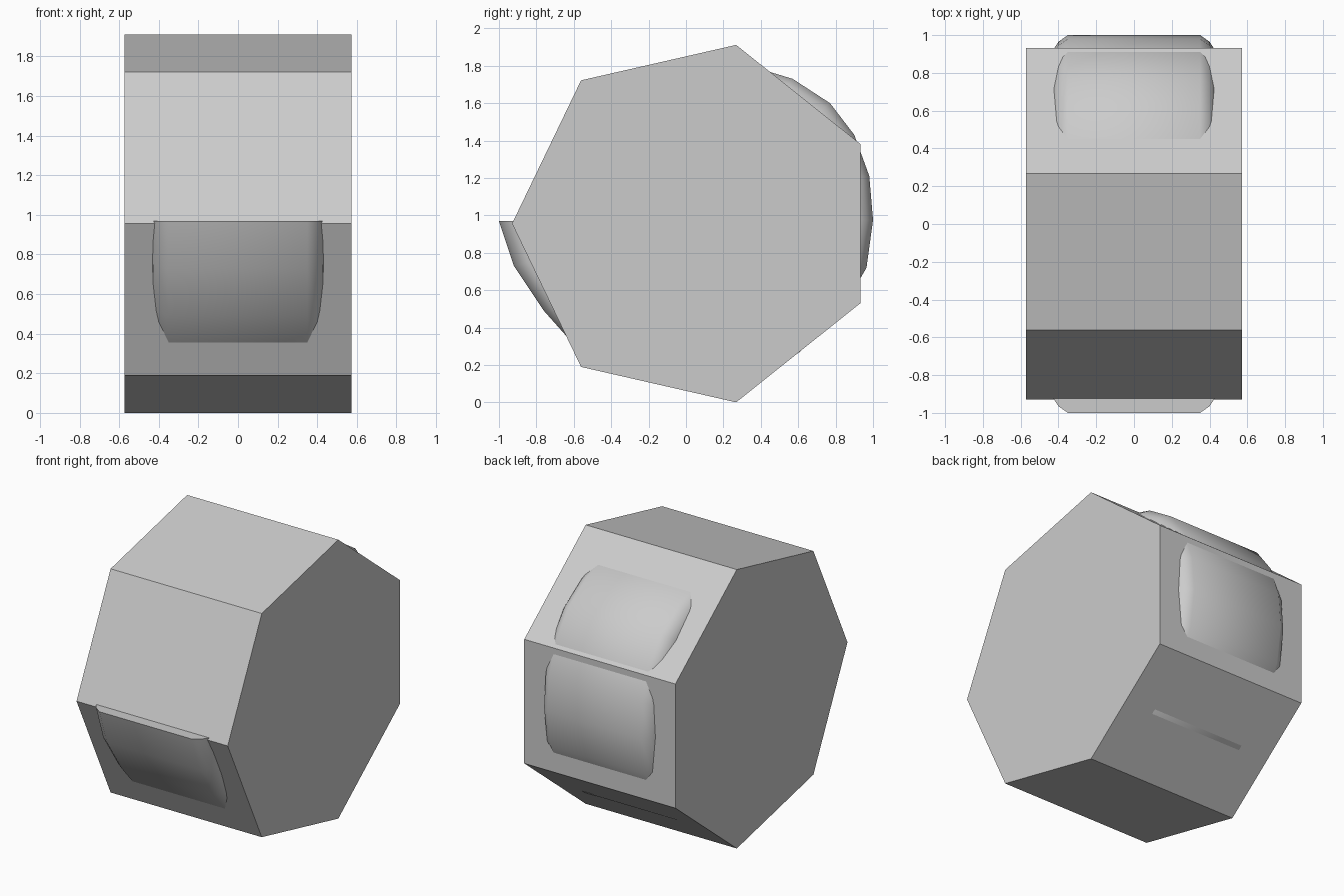
import bpy, bmesh
from math import pi, cos, sin, radians

if "Cube" in bpy.data.objects:
    bpy.data.objects.remove(bpy.data.objects["Cube"])


def make_object(name, bm):
    bmesh.ops.recalc_face_normals(bm, faces=bm.faces[:])
    mesh = bpy.data.meshes.new(name)
    bm.to_mesh(mesh)
    bm.free()
    ob = bpy.data.objects.new(name, mesh)
    bpy.context.collection.objects.link(ob)
    return ob


# Seven-sided solid body, lying along x with one corner facing the front
HALF, R, CY, CZ = 0.573, 0.98, 0.05, 0.956
bm = bmesh.new()
ends = []
for x in (-HALF, HALF):
    ends.append([bm.verts.new((x, CY - R * cos(2 * pi * i / 7), CZ + R * sin(2 * pi * i / 7)))
                 for i in range(7)])
    bm.faces.new(ends[-1])
for i in range(7):
    j = (i + 1) % 7
    bm.faces.new((ends[0][i], ends[0][j], ends[1][j], ends[1][i]))
make_object("heptagon_body", bm)

# Rounded band running around inside the body, bulging out of three faces
path = [(-1.0, 0.97), (-0.92, 0.73), (-0.76, 0.49), (-0.6, 0.31), (-0.4, 0.18),
        (-0.15, 0.11), (0.1, 0.08), (0.37, 0.13), (0.605, 0.267), (0.82, 0.47),
        (0.965, 0.72), (1.0, 0.975), (0.98, 1.21), (0.9, 1.43), (0.77, 1.6),
        (0.57, 1.73), (0.34, 1.8), (0.1, 1.81), (-0.2, 1.74), (-0.5, 1.56),
        (-0.7, 1.3), (-0.83, 1.02)]
half_section = [(0.35, 0.0), (0.40, 0.035), (0.43, 0.08), (0.44, 0.22)]  # x, depth
section = half_section + [(-x, d) for x, d in reversed(half_section)]
C = 0.97

bm = bmesh.new()
rings = [[bm.verts.new((x, y * (1 - d), C + (z - C) * (1 - d))) for x, d in section]
         for y, z in path]
n = len(section)
for a, b in zip(rings, rings[1:]):
    for i in range(n):
        j = (i + 1) % n
        bm.faces.new((a[i], a[j], b[j], b[i]))
bm.faces.new(rings[0])
bm.faces.new(rings[-1])
band = make_object("rounded_band", bm)

bpy.context.view_layer.objects.active = band
band.select_set(True)
bpy.ops.object.shade_smooth_by_angle(angle=radians(50))
